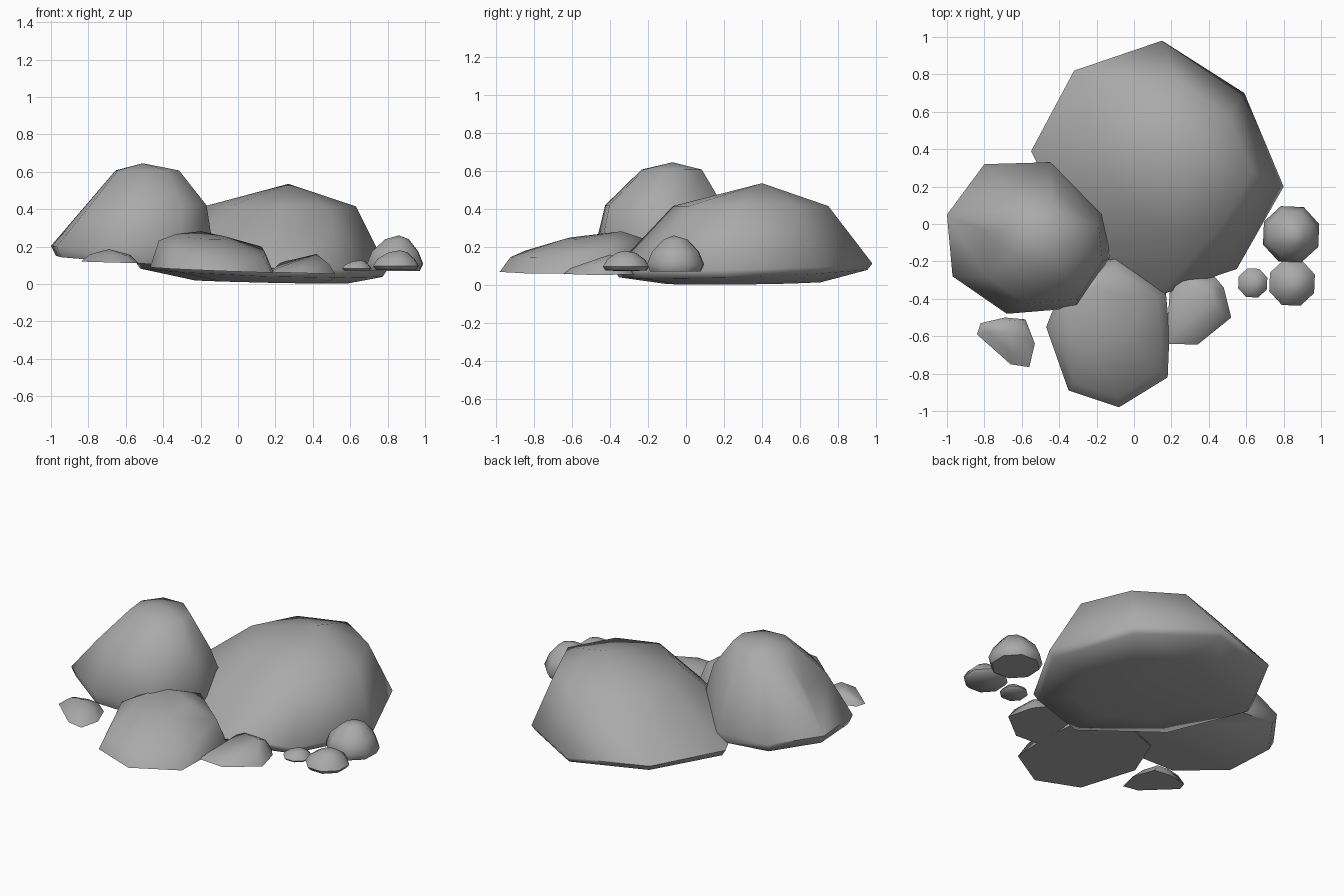
import bpy
import bmesh
import math
from mathutils import Vector

cube = bpy.data.objects.get("Cube")
if cube:
    bpy.data.objects.remove(cube, do_unlink=True)

stone = bpy.data.materials.new("grey_stone")
stone.use_nodes = True
stone_colour = (0.4, 0.4, 0.4, 1)
stone.diffuse_color = stone_colour
stone.node_tree.nodes["Principled BSDF"].inputs["Base Color"].default_value = stone_colour


def rock(name, outline, rings, peak):
    """Stack scaled copies of an outline; ring = (scale, shift x, shift y, z, tilt x, tilt y)."""
    points = [Vector(p) for p in outline]
    low = Vector((min(p.x for p in points), min(p.y for p in points)))
    high = Vector((max(p.x for p in points), max(p.y for p in points)))
    centre = (low + high) / 2
    bm = bmesh.new()
    for scale, sx, sy, z, tx, ty in rings:
        for p in points:
            d = (p - centre) * scale
            bm.verts.new((centre.x + sx + d.x, centre.y + sy + d.y, z + tx * d.x + ty * d.y))
    bm.verts.new(peak)
    # The convex skin of the rings gives the chunky facets
    hull = bmesh.ops.convex_hull(bm, input=bm.verts)
    spare = {v for v in hull["geom_interior"] + hull["geom_unused"]
             if isinstance(v, bmesh.types.BMVert) and not v.link_faces}
    bmesh.ops.delete(bm, geom=list(spare), context='VERTS')
    bmesh.ops.recalc_face_normals(bm, faces=bm.faces)
    mesh = bpy.data.meshes.new(name)
    bm.to_mesh(mesh)
    bm.free()
    mesh.materials.append(stone)
    obj = bpy.data.objects.new(name, mesh)
    bpy.context.collection.objects.link(obj)
    bpy.ops.object.select_all(action='DESELECT')
    obj.select_set(True)
    bpy.context.view_layer.objects.active = obj
    bpy.ops.object.shade_smooth_by_angle(angle=math.radians(60))


# Large boulders
rock("back_boulder",
     [(-.55, .39), (-.32, .82), (.15, .98), (.59, .70), (.80, .20), (.55, -.24), (.14, -.38), (-.32, -.08)],
     [(.6, .05, 0, .01, -.02, .01), (.96, 0, 0, .06, -.03, .03),
      (1, 0, 0, .1, -.03, .02), (.6, .1, .04, .415, 0, 0)],
     (.27, .40, .535))
rock("left_boulder",
     [(-1, .05), (-.80, .32), (-.45, .33), (-.16, .09), (-.13, -.18), (-.31, -.45), (-.68, -.48), (-.97, -.28)],
     [(.94, 0, 0, .12, -.07, .02), (1, 0, 0, .19, -.03, 0),
      (.74, .075, -.05, .42, 0, 0), (.39, .08, 0, .607, 0, 0)],
     (-.51, -.07, .645))
rock("front_boulder",
     [(-.47, -.55), (-.35, -.89), (-.08, -.98), (.18, -.82), (.19, -.58), (.17, -.36), (-.1, -.17), (-.36, -.28)],
     [(1, 0, 0, .075, -.04, .01), (.86, 0, 0, .2, -.1, .14), (.42, -.06, .1, .255, -.06, .08)],
     (-.2, -.34, .282))

# Small stones
rock("right_front_stone",
     [(.17, -.64), (.34, -.645), (.52, -.5), (.48, -.34), (.43, -.28), (.2, -.25)],
     [(1, 0, 0, .058, -.03, 0), (.8, 0, 0, .105, .05, .1)],
     (.42, -.4, .16))
rock("left_front_stone",
     [(-.84, -.59), (-.82, -.53), (-.69, -.5), (-.58, -.51), (-.53, -.64), (-.56, -.765), (-.66, -.75)],
     [(1, 0, 0, .115, -.03, 0), (.68, 0, .03, .157, 0, .04)],
     (-.69, -.58, .186))

# Pebbles
pebbles = [("large_pebble", .84, -.055, .16, .07, .26),
           ("middle_pebble", .845, -.315, .13, .075, .18),
           ("little_pebble", .635, -.315, .083, .073, .127)]
for name, x, y, r, base, top in pebbles:
    h = top - base
    circle = [(x + r * math.cos(a), y + r * math.sin(a))
              for a in (math.radians(20 + 45 * i) for i in range(8))]
    rock(name, circle,
         [(.88, 0, 0, base, 0, 0), (1, 0, 0, base + h * .2, 0, 0),
          (.82, 0, 0, base + h * .55, 0, 0), (.42, .01, 0, base + h * .89, 0, 0)],
         (x + .02, y - .01, top))
